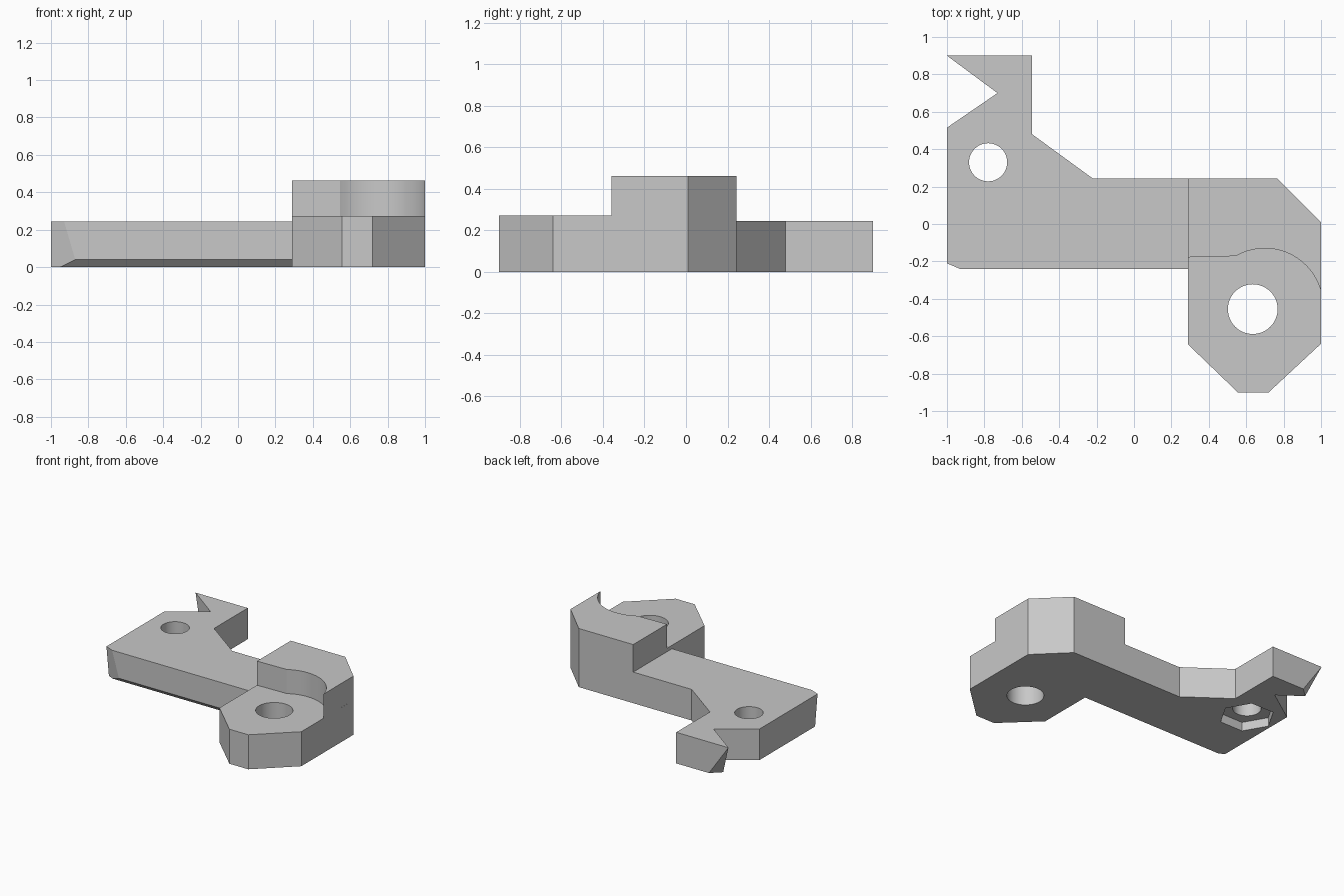
import bpy, bmesh
from math import cos, sin, radians
from mathutils import Vector

cube = bpy.data.objects.get("Cube")
if cube:
    bpy.data.objects.remove(cube, do_unlink=True)

grey = bpy.data.materials.new("light_grey")
grey.use_nodes = True
grey.diffuse_color = (0.58, 0.58, 0.58, 1)
grey.node_tree.nodes["Principled BSDF"].inputs["Base Color"].default_value = grey.diffuse_color


def arc(cx, cy, r, start, end, steps):
    """Points along an arc, angles in degrees."""
    angles = [radians(start + (end - start) * i / steps) for i in range(steps + 1)]
    return [(cx + r * cos(a), cy + r * sin(a)) for a in angles]


def prism(name, outline, z0, z1, cuts=()):
    """Extrude an outline upwards, then slice off corners along planes."""
    bm = bmesh.new()
    face = bm.faces.new([bm.verts.new((x, y, z0)) for x, y in outline])
    ext = bmesh.ops.extrude_face_region(bm, geom=[face])
    top = [v for v in ext["geom"] if isinstance(v, bmesh.types.BMVert)]
    bmesh.ops.translate(bm, verts=top, vec=(0, 0, z1 - z0))
    for point, normal in cuts:
        geom = bm.verts[:] + bm.edges[:] + bm.faces[:]
        res = bmesh.ops.bisect_plane(bm, geom=geom, plane_co=point, plane_no=normal,
                                     clear_outer=True, dist=1e-6)
        rim = [e for e in res["geom_cut"] if isinstance(e, bmesh.types.BMEdge)]
        bmesh.ops.edgenet_fill(bm, edges=rim)
    bmesh.ops.recalc_face_normals(bm, faces=bm.faces[:])
    mesh = bpy.data.meshes.new(name)
    bm.to_mesh(mesh)
    bm.free()
    mesh.materials.append(grey)
    obj = bpy.data.objects.new(name, mesh)
    bpy.context.collection.objects.link(obj)
    return obj


def combine(target, other, operation):
    """Apply a boolean and discard the helper."""
    mod = target.modifiers.new(operation.lower(), 'BOOLEAN')
    mod.operation = operation
    mod.solver = 'EXACT'
    mod.object = other
    bpy.context.view_layer.objects.active = target
    bpy.ops.object.modifier_apply(modifier=mod.name)
    bpy.data.objects.remove(other, do_unlink=True)


def plane(a, b, c, inside):
    """Plane through three points, with its normal facing away from inside."""
    a, b, c = Vector(a), Vector(b), Vector(c)
    n = (b - a).cross(c - a).normalized()
    return a, (-n if n.dot(Vector(inside) - a) > 0 else n)


# Flat arm with notched prong, sliced tip, sliced corner and bevelled lower edge
middle = (-0.4, 0, 0.12)
arm = prism("bracket_body", [
    (-1, -0.24), (0.4, -0.24), (0.4, 0.243), (-0.22, 0.243), (-0.545, 0.48),
    (-0.545, 0.9), (-1, 0.9), (-0.73, 0.7), (-1, 0.515)], 0, 0.245, [
    plane((-1, 0.9, 0.245), (-0.83, 0.9, 0), (-0.905, 0.83, 0), middle),
    plane((-1, -0.21, 0.245), (-0.93, -0.24, 0.245), (-0.87, -0.24, 0.04), middle),
    plane((0, -0.24, 0.04), (-1, -0.24, 0.04), (0, -0.2, 0), middle)])

# Angular hub base
hub = prism("hub_base", [
    (0.29, -0.645), (0.555, -0.9), (0.72, -0.9), (1, -0.64),
    (1, 0.01), (0.765, 0.243), (0.29, 0.243)], 0, 0.272)

# Raised back wall with a curved inner face
wall = prism("hub_wall", [(0.29, -0.178)] + arc(0.7, -0.44, 0.31, 120, 15, 18)
             + [(1, 0.01), (0.765, 0.243), (0.29, 0.243)], 0, 0.462)
combine(hub, wall, 'UNION')
combine(arm, hub, 'UNION')

# Through holes and the hexagonal recess underneath
holes = [("hub_hole", 0.635, -0.455, 0.133, 48, 1), ("arm_hole", -0.78, 0.33, 0.102, 48, 1),
         ("hex_recess", -0.78, 0.33, 0.2, 6, 0.07)]
for name, x, y, r, sides, top in holes:
    cutter = prism(name, arc(x, y, r, 0, 360, sides)[:-1], -0.2, top)
    combine(arm, cutter, 'DIFFERENCE')

# Smooth the round walls, keep the edges crisp
bpy.ops.object.select_all(action='DESELECT')
arm.select_set(True)
bpy.context.view_layer.objects.active = arm
bpy.ops.object.shade_smooth_by_angle(angle=radians(20))
